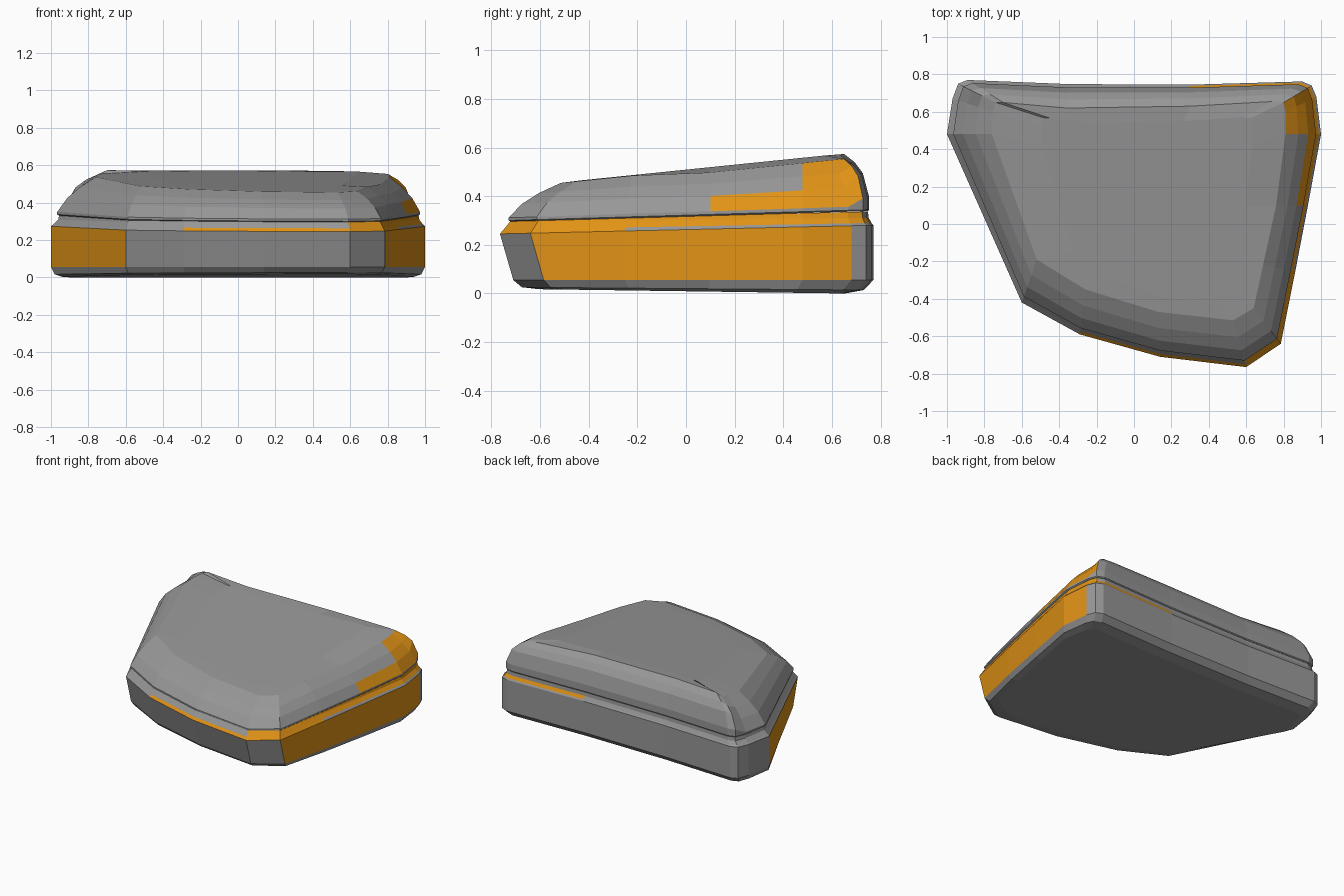
import bpy, bmesh

if "Cube" in bpy.data.objects:
    bpy.data.objects.remove(bpy.data.objects["Cube"])

# Plan outline at the widest level, and the matching edge of the lid's top
OUT = [(-1, .48), (-.97, .67), (-.94, .75), (-.89, .77), (-.35, .748), (.3, .745), (.9, .762),
       (.95, .74), (.975, .68), (1, .48), (.93, .1), (.863, -.25), (.785, -.64), (.6, -.765),
       (.14, -.71), (-.29, -.59), (-.6, -.42)]
TOP = [(-.76, .48), (-.755, .6), (-.74, .65), (-.7, .65), (-.36, .62), (.3, .63), (.74, .655),
       (.8, .65), (.81, .6), (.81, .48), (.76, .1), (.69, -.22), (.64, -.45), (.53, -.515),
       (.13, -.47), (-.26, -.35), (-.52, -.19)]
N = len(OUT)


def material(name, rgb):
    m = bpy.data.materials.new(name)
    m.diffuse_color = (*rgb, 1)
    m.use_nodes = True
    m.node_tree.nodes["Principled BSDF"].inputs["Base Color"].default_value = m.diffuse_color
    return m


GREY = material("grey", (.31, .31, .31))
ORANGE = material("orange", (.75, .29, .008))


def loft(name, rings, orange):
    """Skin stacked rings; orange[band] is the set of orange segments."""
    bm = bmesh.new()
    vs = [[bm.verts.new(p) for p in r] for r in rings]
    for b in range(len(vs) - 1):
        for i in range(N):
            j = (i + 1) % N
            f = bm.faces.new((vs[b][i], vs[b][j], vs[b + 1][j], vs[b + 1][i]))
            f.material_index = int(i in orange.get(b, ()))
    bm.faces.new(vs[0])
    bm.faces.new(vs[-1])
    bmesh.ops.recalc_face_normals(bm, faces=bm.faces)
    me = bpy.data.meshes.new(name)
    bm.to_mesh(me)
    bm.free()
    me.materials.append(GREY)
    me.materials.append(ORANGE)
    ob = bpy.data.objects.new(name, me)
    bpy.context.collection.objects.link(ob)
    return ob


def inset(t, zf):
    """Ring a fraction t of the way from the outline to the top edge."""
    r = []
    for (a, b), (c, d) in zip(OUT, TOP):
        x, y = a + (c - a) * t, b + (d - b) * t
        r.append((x, y, zf(y)))
    return r


def scaled(sx, sy, zf):
    """Lower ring: front edge tucked under, then scaled inward."""
    r = []
    for x, y in OUT:
        y = (y + .055 if y < -.3 else y) * sy
        r.append((x * sx, y, zf(y)))
    return r


# Lower body with the stepped shelf and groove
body = [scaled(.94, .85, lambda y: max(0, .009 - .014 * y)),
        scaled(.98, .95, lambda y: .02 - .008 * y),
        scaled(1, 1, lambda y: .055),
        inset(0, lambda y: .2625 + .023 * y),
        inset(.06, lambda y: .276 + .018 * y),
        inset(.16, lambda y: .302 + .012 * y),
        inset(.18, lambda y: .318 + .025 * y)]
loft("lower_body", body, {2: {8, 9, 10, 11, 16}, 3: {11, 12, 13, 14},
                          4: {5, 6, 7, 8, 9, 10, 11, 12}, 5: {7, 8, 9, 10, 11, 12}})


# Rounded lid sloping down to the front
def rim(y):
    return .328 + .03 * y


def plane(y):
    return .507 + .102 * y


def lid_ring(t, f):
    r = []
    for (a, b), (c, d) in zip(OUT, TOP):
        g = f ** .5 if b > .7 else f          # steeper at the back
        x, y = a + (c - a) * t, b + (d - b) * t
        top = plane(d) - (.02 if abs(c) > .7 else 0)
        z0 = rim(b)
        r.append((x, y, z0 + (top - z0) * g))
    return r


cap = [(x * .72 + .05, .1 + (y - .1) * .85, plane(.1 + (y - .1) * .85) + .002) for x, y in TOP]
lid = [inset(.18, lambda y: rim(y) - .012), inset(.14, lambda y: rim(y) - .006),
       lid_ring(.14, .04), lid_ring(.36, .42), lid_ring(.64, .72), lid_ring(1, 1), cap]
loft("lid", lid, {2: {7, 8, 9}, 3: {7, 8}, 4: {7, 8}})
